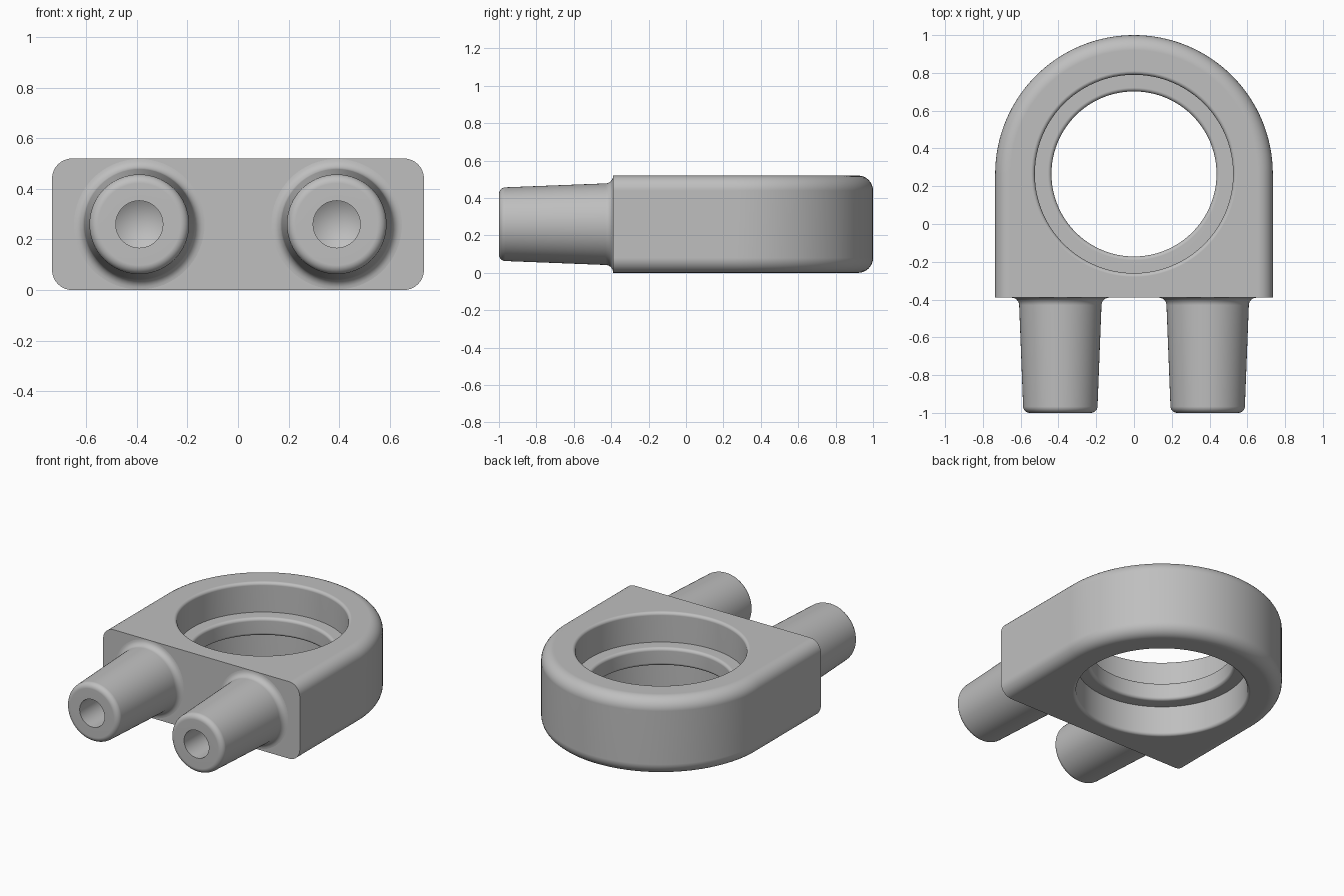
import bpy, bmesh, math
from mathutils import Matrix, Vector

cube = bpy.data.objects.get("Cube")
if cube:
    bpy.data.objects.remove(cube, do_unlink=True)

grey = bpy.data.materials.new("plain grey")
grey.use_nodes = True
colour = (0.52, 0.52, 0.52, 1)
grey.diffuse_color = colour
grey.node_tree.nodes["Principled BSDF"].inputs["Base Color"].default_value = colour

HEIGHT, RADIUS, CENTRE_Y, FRONT_Y = 0.52, 0.735, 0.265, -0.39
FILLET = 0.08


def make_object(name, bm):
    bmesh.ops.remove_doubles(bm, verts=bm.verts, dist=1e-5)
    bmesh.ops.recalc_face_normals(bm, faces=bm.faces)
    mesh = bpy.data.meshes.new(name)
    bm.to_mesh(mesh)
    bm.free()
    mesh.materials.append(grey)
    ob = bpy.data.objects.new(name, mesh)
    bpy.context.collection.objects.link(ob)
    return ob


def arc(cx, cy, r, start, end, steps=6):
    """Points of a rounded corner, angles in degrees."""
    angles = [math.radians(start + (end - start) * i / steps) for i in range(steps + 1)]
    return [(cx + r * math.cos(a), cy + r * math.sin(a)) for a in angles]


def revolve(name, profile, matrix, closed=False, steps=96):
    """Turn (radius, height) points about the local z axis."""
    bm = bmesh.new()
    verts = [bm.verts.new((r, 0, z)) for r, z in profile]
    pairs = list(zip(verts, verts[1:]))
    if closed:
        pairs.append((verts[-1], verts[0]))
    edges = [bm.edges.new(p) for p in pairs]
    bmesh.ops.spin(bm, geom=verts + edges, cent=(0, 0, 0), axis=(0, 0, 1),
                   angle=math.tau, steps=steps, use_merge=True)
    bm.transform(matrix)
    return make_object(name, bm)


def smooth(ob):
    bpy.ops.object.select_all(action="DESELECT")
    ob.select_set(True)
    bpy.context.view_layer.objects.active = ob
    bpy.ops.object.shade_smooth_by_angle(angle=math.radians(35))
    mod = ob.modifiers.new("clean shading", "WEIGHTED_NORMAL")
    mod.keep_sharp = True


# Body: arch outline stacked in layers, edges rounded everywhere but the front
layers = arc(RADIUS - FILLET, FILLET, FILLET, -90, 0, 8)
layers += arc(RADIUS - FILLET, HEIGHT - FILLET, FILLET, 0, 90, 8)
bm = bmesh.new()
rings = []
for radius, z in layers:
    outline = [(radius, FRONT_Y)] + arc(0, CENTRE_Y, radius, 0, 180, 64) + [(-radius, FRONT_Y)]
    rings.append([bm.verts.new((x, y, z)) for x, y in outline])
for low, high in zip(rings, rings[1:]):
    for i in range(len(low) - 1):
        bm.faces.new((low[i], low[i + 1], high[i + 1], high[i]))
bm.faces.new(rings[0])
bm.faces.new(rings[-1])
bm.faces.new([r[0] for r in rings] + [r[-1] for r in reversed(rings)])
body = make_object("arched_body", bm)

# Bore: wide from both sides, with a narrower ring left in the middle
BORE, RING, LIP, HALF = 0.525, 0.437, 0.02, 0.06
mid = HEIGHT / 2
upper = arc(RING + LIP, HALF - LIP, LIP, 180, 90)
upper += [(BORE, HALF)]
upper += arc(BORE + LIP, mid - LIP, LIP, 180, 90)
upper += [(BORE + LIP, mid + 0.1), (0, mid + 0.1)]
lower = [(r, -z) for r, z in reversed(upper)]
cutter = revolve("bore_cutter", lower + upper, Matrix.Translation((0, CENTRE_Y, mid)))
cutter.hide_render = True

boolean = body.modifiers.new("bore", "BOOLEAN")
boolean.operation = "DIFFERENCE"
boolean.solver = "EXACT"
boolean.object = cutter
bpy.context.view_layer.objects.active = body
bpy.ops.object.modifier_apply(modifier="bore")
bpy.data.objects.remove(cutter, do_unlink=True)
smooth(body)

# Prongs: tapered pegs with a drilled tip and a flared root
LENGTH = 1 + FRONT_Y
HOLE, TIP, ROOT, ROUND, FLARE = 0.093, 0.197, 0.218, 0.035, 0.04
profile = [(0, LENGTH - 0.45), (HOLE, LENGTH - 0.39), (HOLE, LENGTH)]
profile += arc(TIP - ROUND, LENGTH - ROUND, ROUND, 90, 3)
profile += arc(ROOT + FLARE, FLARE, FLARE, 180, 270)
for side, x in (("left", 0.39), ("right", -0.39)):
    place = Matrix.Translation((x, FRONT_Y, mid)) @ Matrix.Rotation(math.pi / 2, 4, "X")
    smooth(revolve(side + "_prong", profile, place, steps=64))
